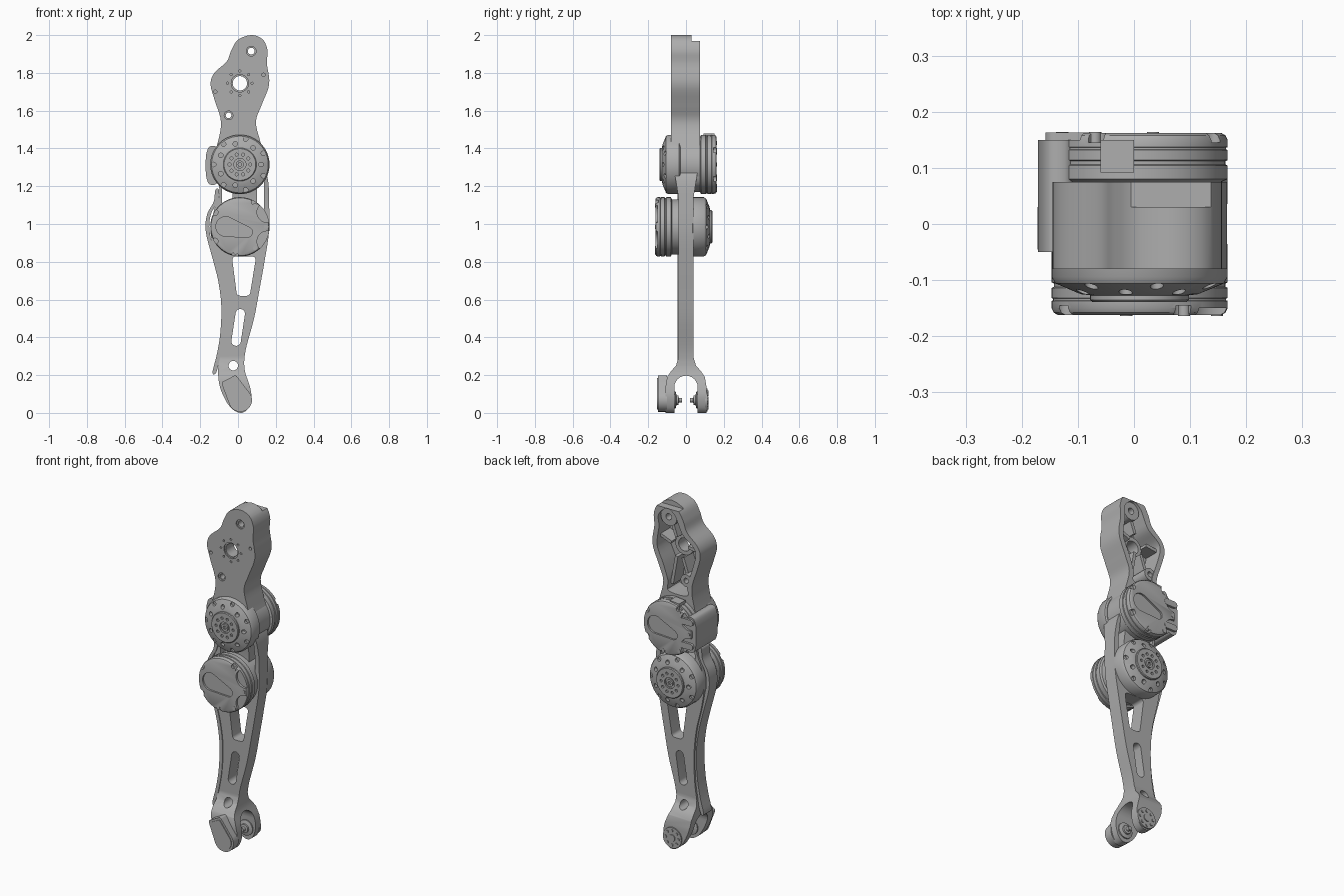
import bpy, bmesh, math
from mathutils import Vector
from mathutils.geometry import convex_hull_2d

cube = bpy.data.objects.get("Cube")
if cube:
    bpy.data.objects.remove(cube, do_unlink=True)

grey = bpy.data.materials.new("satin_grey")
grey.use_nodes = True
GREY = (0.42, 0.42, 0.42, 1)
grey.diffuse_color = GREY
grey.node_tree.nodes["Principled BSDF"].inputs["Base Color"].default_value = GREY

# A frame is (centre x, centre z, side); side 1 looks at the front, -1 at the back
FRONT = (0, 0, 1)
parts = []


def place(frame, u, v, w):
    cx, cz, s = frame
    return (cx + s * u, -s * w, cz + v)


def finish(name, bm):
    bmesh.ops.recalc_face_normals(bm, faces=bm.faces)
    mesh = bpy.data.meshes.new(name)
    bm.to_mesh(mesh)
    bm.free()
    mesh.materials.append(grey)
    ob = bpy.data.objects.new(name, mesh)
    bpy.context.collection.objects.link(ob)
    parts.append(ob)
    return ob


def loft(name, rings):
    """Skin a list of equal point rings and cap both ends."""
    bm = bmesh.new()
    loops = [[bm.verts.new(p) for p in ring] for ring in rings]
    for a, b in zip(loops, loops[1:]):
        for i in range(len(a)):
            j = (i + 1) % len(a)
            bm.faces.new((a[i], a[j], b[j], b[i]))
    bm.faces.new(loops[0])
    bm.faces.new(loops[-1])
    return finish(name, bm)


def prism(name, pts, w0, w1, frame=FRONT):
    return loft(name, [[place(frame, u, v, w) for u, v in pts] for w in (w0, w1)])


def circle(x, z, r, n=32):
    return [(x + r * math.cos(math.tau * i / n), z + r * math.sin(math.tau * i / n)) for i in range(n)]


def lathe(name, profile, frame, n=72):
    return loft(name, [[place(frame, u, v, w) for u, v in circle(0, 0, r, n)] for r, w in profile])


def disc(name, x, z, r, w0, w1, frame=FRONT, n=28):
    return prism(name, circle(x, z, r, n), w0, w1, frame)


def smooth(pts, n=5):
    """Closed flowing outline through the given points."""
    p = [Vector(q) for q in pts]
    out = []
    for i in range(len(p)):
        a, b, c, d = (p[(i + k - 1) % len(p)] for k in range(4))
        for k in range(n):
            t = k / n
            q = b + (c - a) * t / 2 + (2 * a - 5 * b + 4 * c - d) * t * t / 2 + (3 * b - a - 3 * c + d) * t ** 3 / 2
            out.append((q.x, q.y))
    return out


def hull(*circles):
    pts = [Vector(q) for c in circles for q in circle(*c)]
    return [tuple(pts[i]) for i in convex_hull_2d(pts)]


def boolean(target, cutters, operation="DIFFERENCE"):
    for c in cutters:
        mod = target.modifiers.new("cut", "BOOLEAN")
        mod.operation, mod.solver, mod.object = operation, "EXACT", c
        bpy.context.view_layer.objects.active = target
        bpy.ops.object.modifier_apply(modifier=mod.name)
        parts.remove(c)
        bpy.data.objects.remove(c, do_unlink=True)


def polar(r, deg):
    return r * math.cos(math.radians(deg)), r * math.sin(math.radians(deg))


# Upper link: thick shell, open at the back
upper = prism("upper_link", smooth([
    (.07, 2.0), (.0, 1.975), (-.035, 1.92), (-.06, 1.86), (-.125, 1.8), (-.145, 1.74), (-.125, 1.66),
    (-.09, 1.54), (-.11, 1.42), (-.14, 1.32), (-.1, 1.21), (.01, 1.17), (.12, 1.21), (.15, 1.32),
    (.12, 1.43), (.095, 1.54), (.125, 1.63), (.165, 1.74), (.153, 1.85), (.156, 1.92), (.13, 1.978)]),
    -.075, .08)
pocket = prism("pocket", smooth([
    (.07, 1.97), (.02, 1.94), (-.005, 1.89), (-.035, 1.835), (-.1, 1.785), (-.115, 1.74), (-.095, 1.66),
    (-.06, 1.55), (-.06, 1.49), (.06, 1.49), (.065, 1.55), (.095, 1.64), (.135, 1.74), (.123, 1.85),
    (.126, 1.92)]), -.1, .04)
top_step = prism("top_step", [(-.2, 1.97), (.2, 1.97), (.2, 2.1), (-.2, 2.1)], -.1, -.03)
boolean(upper, [pocket, top_step])

# Bosses in the pocket and their through holes
for name, x, z, r, hole, back in (("top_boss", .07, 1.915, .052, .018, -.06),
                                  ("hip_hub", .01, 1.745, .06, .038, .0),
                                  ("lower_boss", -.05, 1.575, .036, .015, -.07)):
    boss = disc(name, x, z, r, back, .05)
    boolean(boss, [disc("hole", x, z, hole, -.1, .1)])
    boolean(upper, [disc("hole", x, z, hole, -.1, .1), disc("sink", x, z, hole + .008, .072, .1)])
for i in range(8):
    u, v = polar(.065, 45 * i)
    boolean(upper, [disc("hole", .01 + u, 1.745 + v, .006, .065, .1, n=12)])
for x, z in ((.135, 1.79), (-.12, 1.7)):
    boolean(upper, [disc("hole", x, z, .009, .06, .1, n=16)])
# Stiffening ribs from hub to walls and bosses
for i, (a, b) in enumerate((((.03, 1.80), (.055, 1.87)), ((-.01, 1.69), (-.04, 1.605)), ((.03, 1.69), (.06, 1.52)),
                            ((.065, 1.76), (.14, 1.79)), ((-.045, 1.76), (-.12, 1.75)))):
    a, b = Vector(a), Vector(b)
    n = (b - a).orthogonal().normalized() * .009
    prism("pocket_rib_%d" % i, [tuple(a + n), tuple(b + n), tuple(b - n), tuple(a - n)], -.045, .05)

# Lower link: front outline intersected with the forked side outline
lower = prism("lower_link", smooth([
    (.01, 0), (-.045, .035), (-.09, .12), (-.105, .2), (-.1, .28), (-.085, .39), (-.08, .55), (-.095, .7),
    (-.13, .85), (-.145, .97), (-.125, 1.08), (-.1, 1.15), (-.1, 1.25), (-.08, 1.32), (0, 1.36), (.1, 1.34),
    (.155, 1.25), (.165, 1.1), (.163, .95), (.14, .8), (.115, .66), (.085, .5), (.04, .33), (.035, .23),
    (.063, .14), (.07, .08), (.05, .02)]), -.2, .2)
half = [(.062, -.05), (.108, -.05), (.108, .14), (.1, .19), (.08, .22), (.053, .25), (.041, .29), (.04, .8),
        (.04, 1.14), (.065, 1.3), (.065, 1.45)]
arch = [polar(.062, a) for a in range(0, 181, 15)]
side = half + [(-y, z) for y, z in reversed(half)] + [(y, z + .135) for y, z in reversed(arch)]
boolean(lower, [loft("side_outline", [[(x, y, z) for y, z in side] for x in (-.4, .4)])], "INTERSECT")
boolean(lower, [
    prism("upper_window", hull((-.012, .81, .018), (.075, .81, .018), (.012, .64, .02), (.045, .64, .02)), -.3, .3),
    prism("lower_window", hull((.012, .525, .025), (-.01, .38, .025)), -.3, .3),
    disc("ankle_hole", -.025, .25, .025, -.3, .3),
    prism("left_gap", [(-.085, 1.21), (-.03, 1.18), (-.03, 1.13), (-.085, 1.1)], -.3, .3),
    prism("right_gap", [(.10, 1.22), (.138, 1.25), (.138, 1.05), (.10, 1.1)], -.3, .3)])

# Cable cover along the edge of the lower link
edge = [(-.12, 1.18), (-.128, 1.12), (-.16, 1.06), (-.172, 1.0), (-.165, .93), (-.13, .8), (-.103, .69),
        (-.088, .56), (-.094, .42), (-.112, .31), (-.135, .215)]
prism("cable_cover", smooth(edge + [(x + .02, z) for x, z in reversed(edge)]), -.03, .045)


def actuator(label, cz, s):
    front, back = (.01, cz, s), (.01, cz, -s)
    # Motor housing with grooves, a recessed panel and scalloped rim
    housing = lathe(label + "_housing", [
        (.146, -.05), (.146, .075), (.157, .08), (.157, .104), (.153, .106), (.153, .112), (.157, .114),
        (.157, .132), (.154, .133), (.154, .136), (.157, .137), (.157, .15), (.153, .158), (.146, .162)], front)
    cuts = [prism("panel", hull((-.075, .002, .052), (.038, -.028, .028)), .152, .2, front)]
    for a in (-28, 28):
        cuts.append(disc("scallop", *polar(.165, a), .055, .15, .2, front))
    for a in (60, 150, 210, 260):
        cuts.append(disc("notch", *polar(.152, a), .016, .145, .2, front, 16))
    boolean(housing, cuts)
    for i, a in enumerate((0, -55, 55, -100)):
        disc("%s_rim_bolt_%d" % (label, i), *polar(.138, a), .011, .14, .164, front, 12)
    # Output flange with bolt holes on the chamfer
    flange = lathe(label + "_output", [(.15, .03), (.157, .036), (.157, .094), (.15, .106), (.105, .125),
                                       (.088, .127), (.088, .135), (.084, .139)], back)
    cuts = [disc("recess", 0, 0, .032, .13, .2, back)]
    for i in range(14):
        cuts.append(disc("hole", *polar(.138 if i % 2 else .112, i * 360 / 14), .012, .1, .2, back, 16))
    for i in range(10):
        cuts.append(disc("hole", *polar(.055, i * 36), .008, .13, .2, back, 12))
    boolean(flange, cuts)
    hub = disc(label + "_hub_bolt", 0, 0, .021, .12, .139, back, 24)
    boolean(hub, [disc("socket", 0, 0, .01, .13, .2, back, 6)])


actuator("upper_actuator", 1.315, -1)
actuator("lower_actuator", .985, 1)

# Connector guard wrapping the upper housing
prism("connector_guard", smooth([(-.15, 1.41), (-.168, 1.37), (-.171, 1.31), (-.168, 1.25), (-.15, 1.21),
                                 (-.11, 1.22), (-.125, 1.31), (-.11, 1.4)]), -.15, .05)
for z in (1.245, 1.385):
    prism("guard_arm", hull((-.14, z, .018), (-.09, z, .018)), -.163, -.085)
prism("cable_clip", [(-.06, 1.44), (0, 1.44), (0, 1.478), (-.06, 1.472)], -.15, -.092)

# Foot: sensor cover in front, bolted cap behind, pivot pins inside
ball = (.012, .068, .062)
prism("foot_cover", hull(ball, (-.074, .155, .012), (-.015, .186, .012)), .1, .148)
prism("foot_cover_rim", hull((.012, .068, .05), (-.062, .15, .01), (-.018, .174, .01)), .14, .153)
disc("foot_cap", .01, .068, .06, -.115, -.1)
for i in range(8):
    u, v = polar(.042, 45 * i)
    disc("cap_bolt_%d" % i, .01 + u, .068 + v, .008, -.12, -.11, n=12)
disc("cap_hub", .01, .068, .02, -.12, -.11)
for s in (1, -1):
    lathe("pivot_pin", [(.045, .065), (.045, .055), (.025, .05), (.025, .04), (.012, .038), (.012, .02)],
          (.01, .068, s), 28)

# Shade curved surfaces smooth and keep crisp edges
bpy.ops.object.select_all(action="DESELECT")
for ob in parts:
    ob.select_set(True)
bpy.context.view_layer.objects.active = upper
bpy.ops.object.shade_smooth_by_angle(angle=math.radians(32))
